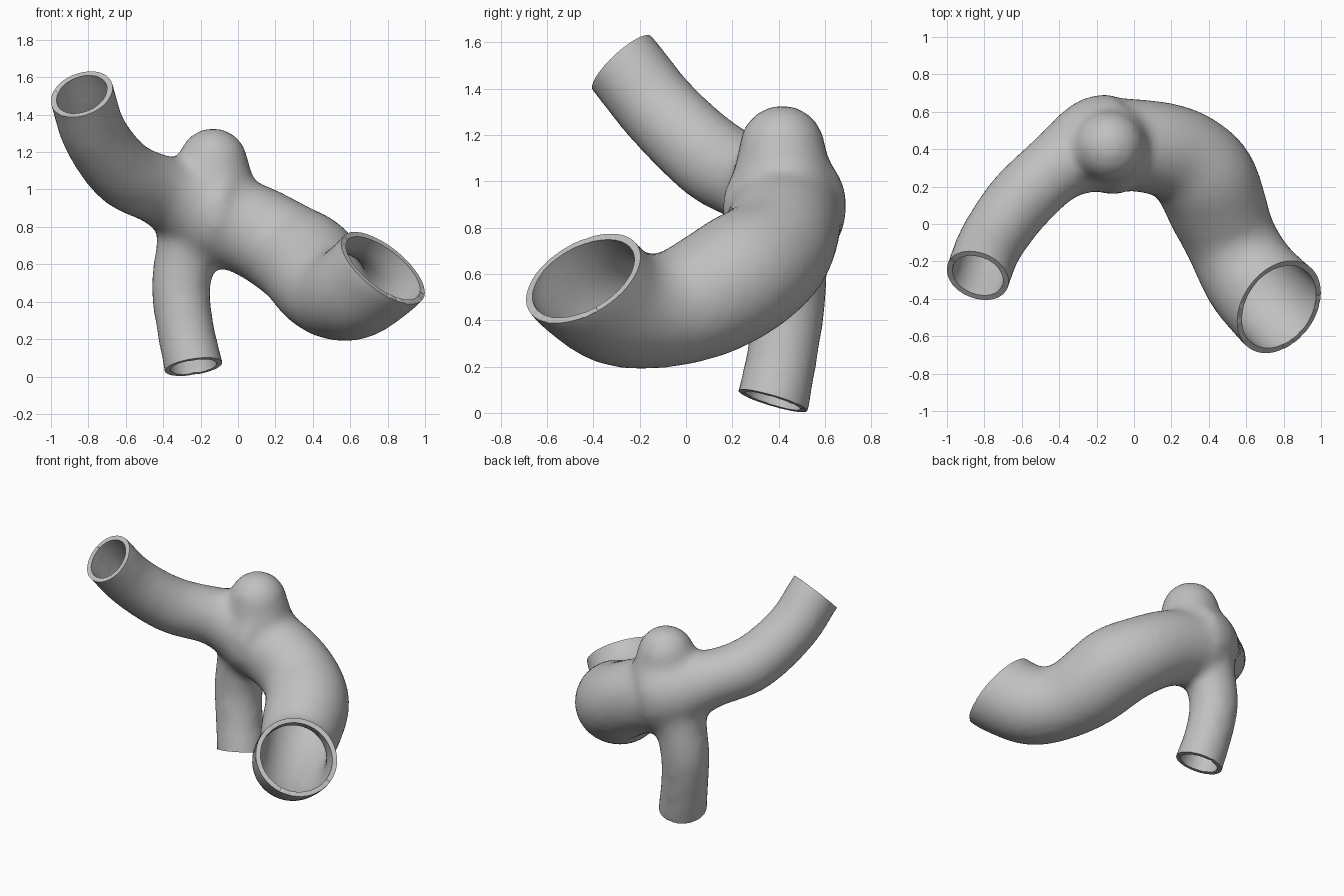
import bpy, bmesh, math
from mathutils import Vector

cube = bpy.data.objects.get("Cube")
if cube:
    bpy.data.objects.remove(cube, do_unlink=True)

SIDES = 28
WALL = 0.031
EXTRA = 0.14  # tube length beyond each opening, trimmed off later

# Each branch: centre-line points (x, y, z, radius) and the outward opening direction
BRANCHES = {
    "wide": ([(-0.2, 0.43, 0.88, 0.25), (0.07, 0.415, 0.785, 0.25), (0.25, 0.365, 0.685, 0.258),
              (0.375, 0.25, 0.60, 0.275), (0.445, 0.09, 0.505, 0.268), (0.52, -0.09, 0.442, 0.248),
              (0.63, -0.29, 0.46, 0.262), (0.776, -0.447, 0.578, 0.275)], (0.565, -0.425, 0.71)),
    "raised": ([(-0.1, 0.428, 0.88, 0.28), (-0.22, 0.412, 0.915, 0.258), (-0.41, 0.305, 0.993, 0.193),
                (-0.61, 0.12, 1.088, 0.187), (-0.765, -0.1, 1.292, 0.178),
                (-0.835, -0.275, 1.51, 0.177)], (-0.28, -0.65, 0.70)),
    "lower": ([(-0.2, 0.43, 0.88, 0.24), (-0.265, 0.445, 0.70, 0.175), (-0.305, 0.445, 0.48, 0.16),
               (-0.28, 0.415, 0.25, 0.155), (-0.237, 0.376, 0.052, 0.16)], (0.15, -0.28, -0.95)),
}
BULGE = [(-0.12, 0.425, 0.85, 0.255), (-0.125, 0.42, 0.99, 0.225), (-0.133, 0.415, 1.142, 0.19)]


def smooth_path(points, steps=6):
    """Catmull-Rom interpolation of position and radius."""
    p = [Vector(q) for q in points]
    p = [2 * p[0] - p[1]] + p + [2 * p[-1] - p[-2]]
    out = []
    for a, b, c, d in zip(p, p[1:], p[2:], p[3:]):
        for i in range(steps):
            t = i / steps
            out.append(0.5 * (2 * b + (c - a) * t + (2 * a - 5 * b + 4 * c - d) * t ** 2
                              + (3 * b - a - 3 * c + d) * t ** 3))
    return out + [p[-2]]


def sweep(bm, path):
    """Closed round tube along the path, with a frame that does not twist."""
    pos = [q.to_3d() for q in path]
    tangent = (pos[1] - pos[0]).normalized()
    side = tangent.orthogonal().normalized()
    rings = []
    for i, centre in enumerate(pos):
        new = (pos[min(i + 1, len(pos) - 1)] - pos[max(i - 1, 0)]).normalized()
        side = tangent.rotation_difference(new) @ side
        tangent = new
        up = tangent.cross(side)
        ring = []
        for k in range(SIDES):
            a = math.tau * k / SIDES
            ring.append(bm.verts.new(centre + path[i].w * (side * math.cos(a) + up * math.sin(a))))
        rings.append(ring)
    for r0, r1 in zip(rings, rings[1:]):
        for k in range(SIDES):
            n = (k + 1) % SIDES
            bm.faces.new((r0[k], r0[n], r1[n], r1[k]))
    bm.faces.new(rings[0][::-1])
    bm.faces.new(rings[-1])


def apply_modifier(obj, kind, **settings):
    mod = obj.modifiers.new(kind.title(), kind)
    for key, value in settings.items():
        setattr(mod, key, value)
    bpy.ops.object.modifier_apply(modifier=mod.name)


# Rough volume: three branches, a bulge and its domed top
bm = bmesh.new()
for points, direction in BRANCHES.values():
    end = Vector(points[-1])
    tip = end.to_3d() + Vector(direction).normalized() * EXTRA
    sweep(bm, smooth_path(points) + [Vector((*tip, end.w))])
sweep(bm, smooth_path(BULGE))
dome = bmesh.ops.create_uvsphere(bm, u_segments=SIDES, v_segments=16, radius=BULGE[-1][3])
bmesh.ops.translate(bm, verts=dome["verts"], vec=BULGE[-1][:3])
mesh = bpy.data.meshes.new("branching_tube")
bm.to_mesh(mesh)
bm.free()

tube = bpy.data.objects.new("branching_tube", mesh)
bpy.context.collection.objects.link(tube)
bpy.ops.object.select_all(action='DESELECT')
tube.select_set(True)
bpy.context.view_layer.objects.active = tube

# Fuse into one skin and soften the joins
apply_modifier(tube, 'REMESH', mode='VOXEL', voxel_size=0.028)
apply_modifier(tube, 'SMOOTH', factor=0.5, iterations=16)

# Trim the three ends to open them
bm = bmesh.new()
bm.from_mesh(tube.data)
for points, direction in BRANCHES.values():
    centre, radius = Vector(points[-1][:3]), points[-1][3]
    faces = [f for f in bm.faces if (f.calc_center_median() - centre).length < radius * 1.8]
    geom = set(faces)
    for f in faces:
        geom.update(f.verts)
        geom.update(f.edges)
    bmesh.ops.bisect_plane(bm, geom=list(geom), dist=0.001, plane_co=centre,
                           plane_no=Vector(direction).normalized(), clear_outer=True)
bmesh.ops.remove_doubles(bm, verts=bm.verts, dist=0.004)
bmesh.ops.recalc_face_normals(bm, faces=bm.faces)
bm.to_mesh(tube.data)
bm.free()

# Wall thickness, inwards
apply_modifier(tube, 'SOLIDIFY', thickness=WALL, offset=-1)
bpy.ops.object.shade_smooth_by_angle(angle=math.radians(40))

# Single grey material
grey = bpy.data.materials.new("light_grey")
grey.use_nodes = True
colour = (0.53, 0.53, 0.53, 1)
grey.diffuse_color = colour
grey.node_tree.nodes["Principled BSDF"].inputs["Base Color"].default_value = colour
tube.data.materials.clear()
tube.data.materials.append(grey)
